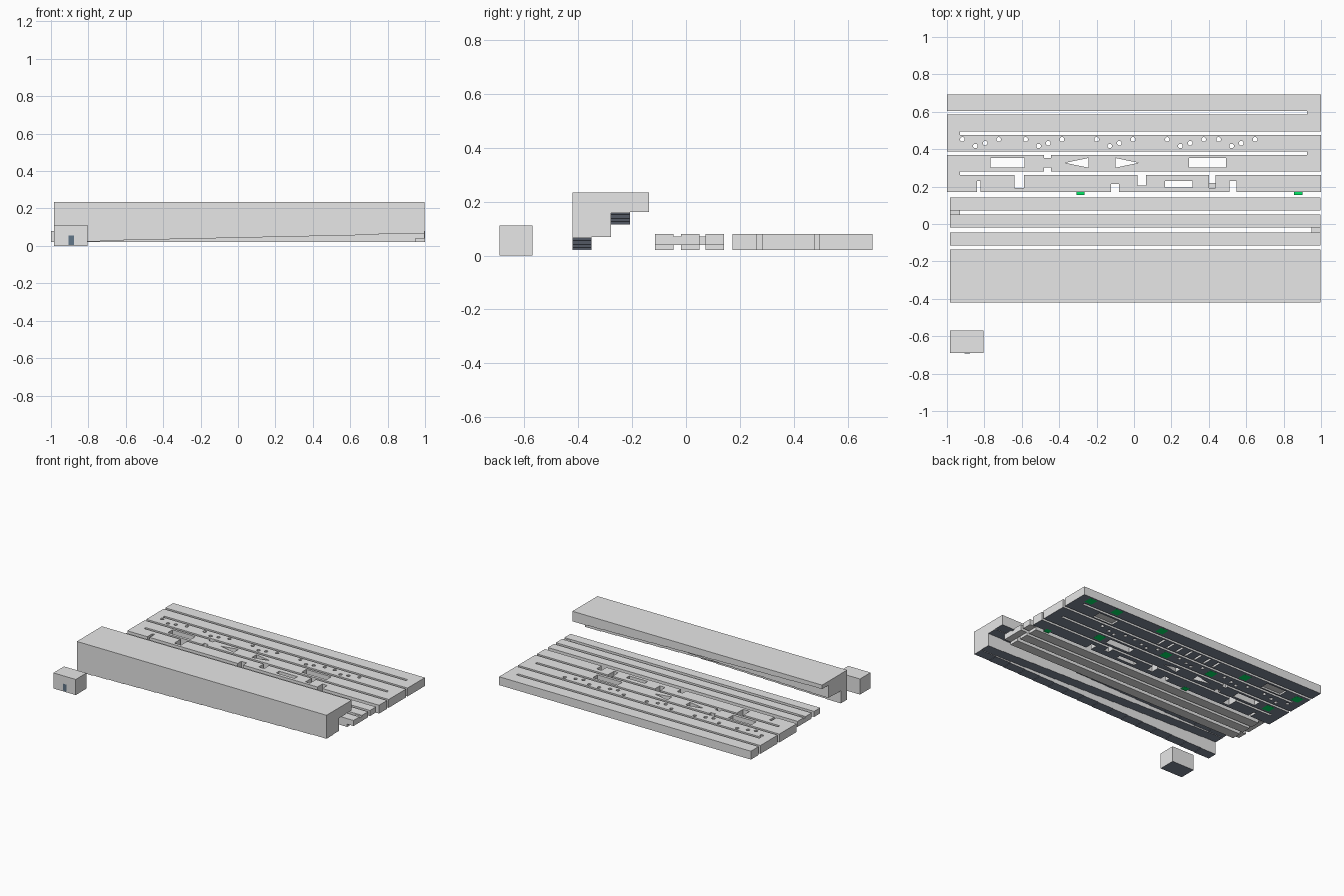
import bpy, bmesh

if "Cube" in bpy.data.objects:
    bpy.data.objects.remove(bpy.data.objects["Cube"])


def material(name, rgb):
    m = bpy.data.materials.new(name)
    m.diffuse_color = (*rgb, 1)
    m.use_nodes = True
    m.node_tree.nodes["Principled BSDF"].inputs["Base Color"].default_value = m.diffuse_color
    return m


GREY = material("light grey", (0.8, 0.8, 0.8))
DARK = material("dark blue grey", (0.22, 0.255, 0.33))
GREEN = material("green", (0.0, 0.8, 0.13))
SLATE = material("slate blue", (0.12, 0.18, 0.25))


def prism(bm, pts, a, b, axis="z"):
    """Extrude a closed 2D outline from a to b: xy outline along z, or xz outline along y."""
    def place(p, t):
        return (p[0], p[1], t) if axis == "z" else (p[0], t, p[1])
    lo = [bm.verts.new(place(p, a)) for p in pts]
    hi = [bm.verts.new(place(p, b)) for p in pts]
    faces = [bm.faces.new(lo), bm.faces.new(hi)]
    n = len(pts)
    for i in range(n):
        j = (i + 1) % n
        faces.append(bm.faces.new((lo[i], lo[j], hi[j], hi[i])))
    bmesh.ops.recalc_face_normals(bm, faces=faces)


def box(bm, x0, x1, y0, y1, z0, z1):
    prism(bm, [(x0, y0), (x1, y0), (x1, y1), (x0, y1)], z0, z1)


def finish(bm, name, mat):
    me = bpy.data.meshes.new(name)
    bm.to_mesh(me)
    bm.free()
    me.materials.append(mat)
    ob = bpy.data.objects.new(name, me)
    bpy.context.collection.objects.link(ob)
    return ob


def cut(ob, bm):
    """Subtract the solid in bm from ob, then drop the cutter."""
    cutter = finish(bm, "cutter", GREY)
    cutter.hide_render = True
    mod = ob.modifiers.new("cut", "BOOLEAN")
    mod.object, mod.operation, mod.solver, mod.use_self = cutter, "DIFFERENCE", "EXACT", True
    bpy.context.view_layer.objects.active = ob
    bpy.ops.object.modifier_apply(modifier=mod.name)
    bpy.data.objects.remove(cutter)


def darken(ob, rule):
    """Dark colour on the faces that satisfy the rule."""
    ob.data.materials.append(DARK)
    slot = len(ob.data.materials) - 1
    for f in ob.data.polygons:
        if rule(f):
            f.material_index = slot


# Serpentine plate: a slab with alternating slots
bm = bmesh.new()
box(bm, -1, 1, 0.172, 0.692, 0.02, 0.08)
plate = finish(bm, "serpentine_plate", GREY)
Z = (-0.1, 0.2)
bm = bmesh.new()
for i, y in enumerate((0.263, 0.37, 0.477, 0.585)):
    x0, x1 = (-0.93, 1.1) if i % 2 == 0 else (-1.1, 0.925)
    box(bm, x0, x1, y, y + 0.018, *Z)
cut(plate, bm)

# Through holes, triangles and edge notches
bm = bmesh.new()
for gx in (-0.918, -0.58, -0.2, 0.178, 0.452):
    for dx, y in ((0, 0.452), (0.07, 0.417), (0.122, 0.432), (0.195, 0.452)):
        r = 0.012
        k = r * 0.41
        x = gx + dx
        prism(bm, [(x - k, y - r), (x + k, y - r), (x + r, y - k), (x + r, y + k),
                   (x + k, y + r), (x - k, y + r), (x - r, y + k), (x - r, y - k)], *Z)
for x0, x1, y0, y1 in (
        (-0.768, -0.586, 0.301, 0.353), (0.295, 0.493, 0.301, 0.353),   # windows
        (0.166, 0.313, 0.196, 0.229),
        (-0.48, -0.445, 0.352, 0.378), (-0.48, -0.445, 0.272, 0.302),   # notches
        (-0.64, -0.588, 0.193, 0.272), (0.02, 0.063, 0.207, 0.272),
        (0.4, 0.437, 0.22, 0.272),
        (-0.84, -0.822, 0.1, 0.229), (-0.123, -0.08, 0.1, 0.213), (0.51, 0.549, 0.1, 0.229)):
    box(bm, x0, x1, y0, y1, *Z)
prism(bm, [(-0.369, 0.327), (-0.243, 0.301), (-0.243, 0.353)], *Z)
prism(bm, [(0.025, 0.327), (-0.1, 0.301), (-0.1, 0.353)], *Z)
cut(plate, bm)

# Stepped pocket on top; rungs and shallow recesses underneath
bm = bmesh.new()
box(bm, 0.401, 0.436, 0.193, 0.23, 0.05, 0.2)
for i in range(7):
    x = -0.24 + i * 0.077
    box(bm, x - 0.008, x + 0.008, 0.502, 0.575, -0.1, 0.035)
for x in (-0.73, 0.69):
    box(bm, x - 0.08, x + 0.08, 0.505, 0.57, -0.1, 0.032)
cut(plate, bm)
darken(plate, lambda f: f.normal.z < -0.9 and f.center.z < 0.021)

# Green marks, thin plates on the underside
bm = bmesh.new()
for x, y in ((0.91, 0.65), (0.69, 0.65), (0.31, 0.65), (0.565, 0.327), (0.09, 0.43),
             (-0.29, 0.43), (-0.49, 0.535), (-0.86, 0.327), (-0.93, 0.535)):
    box(bm, x - 0.03, x + 0.03, y - 0.03, y + 0.03, 0.0197, 0.021)
for x in (-0.286, 0.878):
    box(bm, x - 0.022, x + 0.022, 0.156, 0.195, 0.0197, 0.021)
finish(bm, "green_marks", GREEN)

# Three loose rails with undercut ends
X0, X1 = -0.985, 0.998
rail = [(X0 + 0.05, 0.02), (X1 - 0.05, 0.02), (X1 - 0.05, 0.04), (X1, 0.04), (X1, 0.08),
        (X0, 0.08), (X0, 0.04), (X0 + 0.05, 0.04)]
for name, y in (("front_rail", -0.115), ("middle_rail", -0.019), ("back_rail", 0.072)):
    bm = bmesh.new()
    prism(bm, rail, y, y + 0.069, "y")
    finish(bm, name, GREY)

# Links joining the rails at alternate ends
bm = bmesh.new()
box(bm, X1 - 0.05, X1, -0.046, -0.019, 0.04, 0.071)
box(bm, X0, X0 + 0.055, 0.05, 0.072, 0.04, 0.071)
finish(bm, "rail_links", GREY)

# Long block whose underside climbs in four finely stepped ramps
bm = bmesh.new()
box(bm, X0, X1, -0.421, -0.137, 0.02, 0.234)
block = finish(bm, "stepped_block", GREY)
N = 16
for k in range(4):
    lo = 0.02 + 0.0467 * k
    pts = [(X1 + 0.1, -0.1), (X0 - 0.1, -0.1)]
    edges = [X0 - 0.1] + [X0 + (X1 - X0) * i / N for i in range(1, N)] + [X1 + 0.1]
    for i in range(N):
        j = i if k % 2 == 0 else N - 1 - i
        z = lo + 0.0467 * (j + 0.5) / N
        pts += [(edges[i], z), (edges[i + 1], z)]
    bm = bmesh.new()
    prism(bm, pts, -0.6 if k == 0 else -0.421 + 0.071 * k, 0.1 + 0.01 * k, "y")
    cut(block, bm)
# treads and risers are dark, the outer walls stay light
darken(block, lambda f: f.normal.z < -0.9
       or (abs(f.normal.x) > 0.9 and X0 + 0.01 < f.center.x < X1 - 0.01))

# Small end block with a dark slot on its front
bm = bmesh.new()
box(bm, -0.983, -0.805, -0.691, -0.57, 0, 0.112)
darken(finish(bm, "end_block", GREY), lambda f: f.normal.z < -0.9)
bm = bmesh.new()
box(bm, -0.907, -0.877, -0.6914, -0.689, 0.005, 0.055)
finish(bm, "end_block_slot", SLATE)
